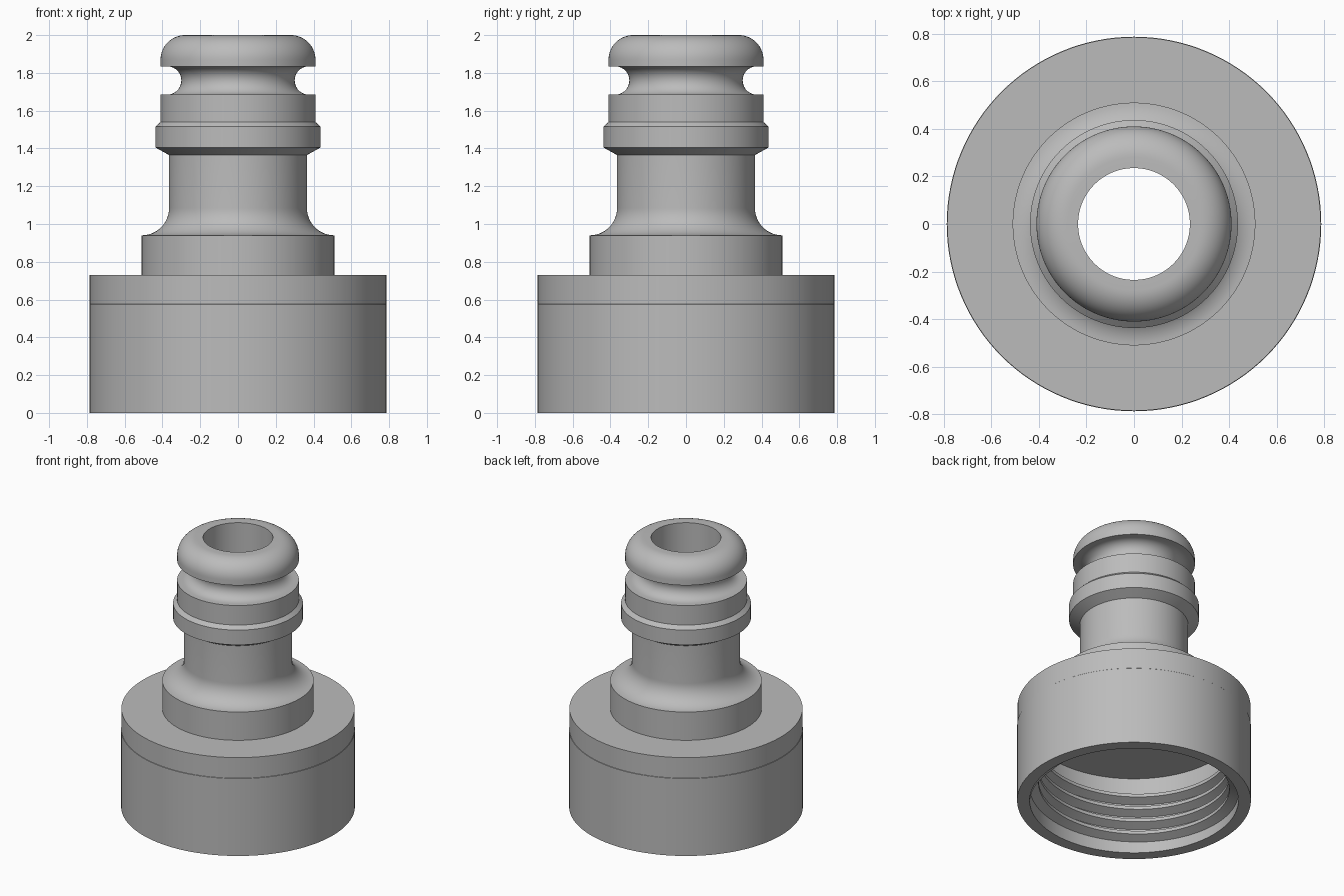
import bpy, bmesh
from math import sin, cos, pi, radians

SEGMENTS = 128

cube = bpy.data.objects.get("Cube")
if cube:
    bpy.data.objects.remove(cube, do_unlink=True)

grey = bpy.data.materials.new("plain grey")
grey.use_nodes = True
colour = (0.5, 0.5, 0.5, 1)
grey.diffuse_color = colour
grey.node_tree.nodes["Principled BSDF"].inputs["Base Color"].default_value = colour


def arc(r, z, radius, start, end, steps=14):
    """Profile points along a circular arc, angles in degrees."""
    angles = [radians(start + (end - start) * i / steps) for i in range(steps + 1)]
    return [(r + radius * cos(a), z + radius * sin(a)) for a in angles]


def skin(name, rings, loop, cap=False):
    """Join equal rings of points into a smooth-shaded surface."""
    bm = bmesh.new()
    rows = [[bm.verts.new(p) for p in ring] for ring in rings]
    n = len(rows[0])
    pairs = list(zip(rows, rows[1:])) + ([(rows[-1], rows[0])] if loop else [])
    for a, b in pairs:
        for i in range(n):
            j = (i + 1) % n
            bm.faces.new((a[i], a[j], b[j], b[i]))
    if cap:
        bm.faces.new(rows[0])
        bm.faces.new(rows[-1])
    bmesh.ops.recalc_face_normals(bm, faces=bm.faces)
    mesh = bpy.data.meshes.new(name)
    bm.to_mesh(mesh)
    bm.free()
    mesh.materials.append(grey)
    obj = bpy.data.objects.new(name, mesh)
    bpy.context.collection.objects.link(obj)
    bpy.ops.object.select_all(action='DESELECT')
    obj.select_set(True)
    bpy.context.view_layer.objects.active = obj
    bpy.ops.object.shade_smooth_by_angle(angle=radians(25))
    return obj


def turn(r, z, angle):
    return (r * cos(angle), r * sin(angle), z)


# Turned body: socket, shoulder, neck, collar, seal groove, rounded lip, bore
profile = [(0.703, 0), (0.787, 0), (0.787, 0.575), (0.785, 0.577),
           (0.785, 0.73), (0.51, 0.73)]
profile += arc(0.51, 1.085, 0.145, 270, 180)
profile += [(0.365, 1.365), (0.437, 1.405), (0.437, 1.515), (0.41, 1.54), (0.41, 1.685)]
profile += arc(0.375, 1.76, 0.075, 270, 90)
profile += [(0.41, 1.835)]
profile += arc(0.28, 1.87, 0.13, 0, 90)
profile += [(0.235, 2), (0.235, 0.575), (0.703, 0.575)]
skin("connector_body",
     [[turn(r, z, 2 * pi * i / SEGMENTS) for r, z in profile] for i in range(SEGMENTS)],
     loop=True)

# Internal screw thread: a helical ridge that fades in and out at its ends
ROOT, DEPTH, PITCH, TURNS, START = 0.71, 0.068, 0.096, 4.5, 0.05
section = [(0, -0.042), (1, -0.012), (1, 0.012), (0, 0.042)]
steps = int(TURNS * SEGMENTS)
rings = []
for i in range(steps + 1):
    fade = min(1, 0.1 + min(i, steps - i) / 14)
    t = i / SEGMENTS
    rings.append([turn(ROOT - DEPTH * d * fade, START + PITCH * t + h, 2 * pi * t - pi / 4)
                  for d, h in section])
skin("screw_thread", rings, loop=False, cap=True)
